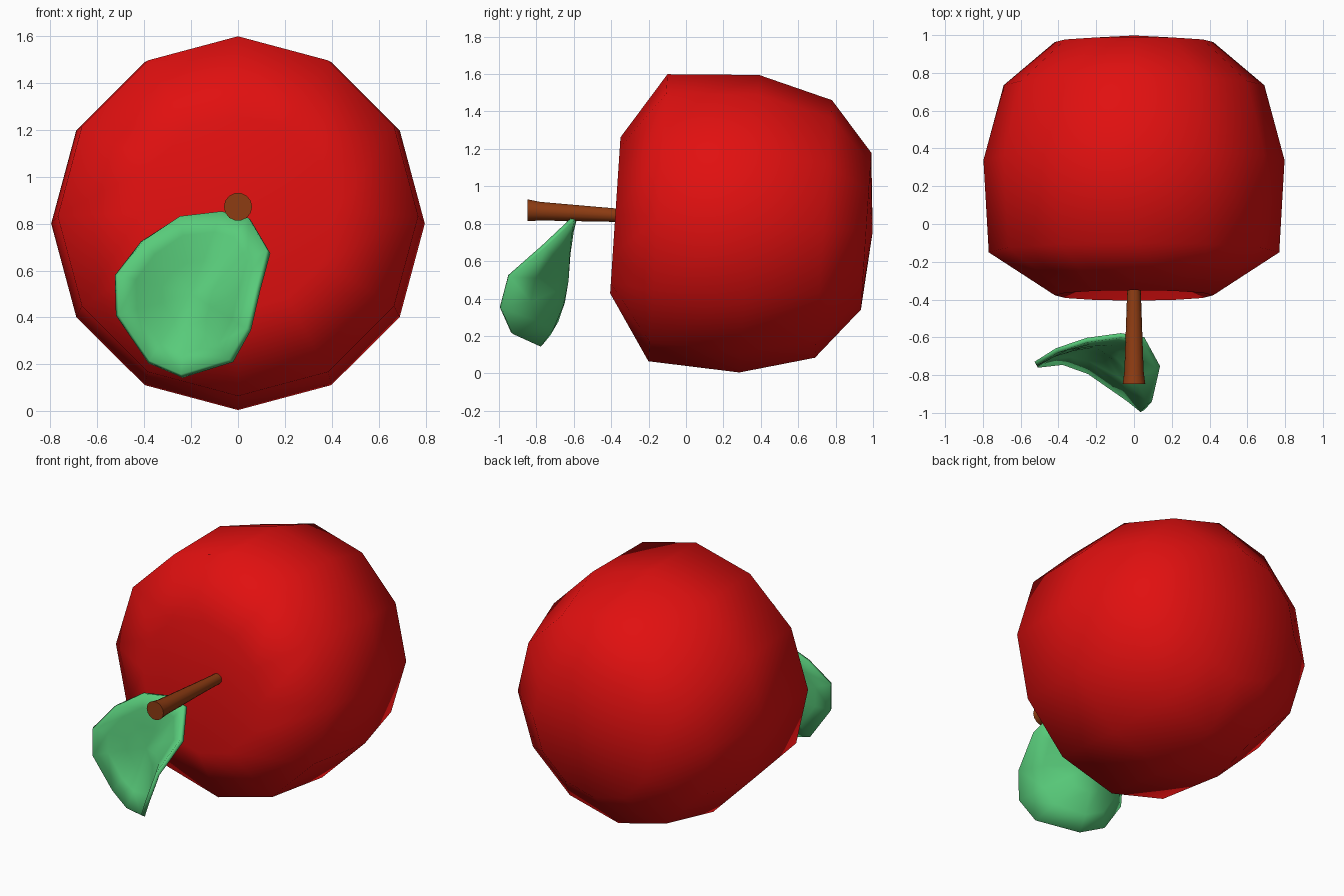
import bpy, bmesh, math
from mathutils import Vector

if "Cube" in bpy.data.objects:
    bpy.data.objects.remove(bpy.data.objects["Cube"])


def material(name, rgb):
    m = bpy.data.materials.new(name)
    m.diffuse_color = (*rgb, 1)
    m.use_nodes = True
    m.node_tree.nodes["Principled BSDF"].inputs["Base Color"].default_value = m.diffuse_color
    return m


RED = material("apple red", (0.75, 0.005, 0.005))
BROWN = material("stem brown", (0.27, 0.045, 0.006))
GREEN = material("leaf green", (0.098, 0.597, 0.195))


def finish(bm, name, mat, angle):
    bmesh.ops.recalc_face_normals(bm, faces=bm.faces)
    me = bpy.data.meshes.new(name)
    bm.to_mesh(me)
    bm.free()
    me.materials.append(mat)
    ob = bpy.data.objects.new(name, me)
    bpy.context.collection.objects.link(ob)
    bpy.ops.object.select_all(action='DESELECT')
    ob.select_set(True)
    bpy.context.view_layer.objects.active = ob
    bpy.ops.object.shade_smooth_by_angle(angle=math.radians(angle))
    return ob


def lathe(name, rings, sides, tilt, mat, angle):
    """Rings of (centre y, centre z, radius) around a tilted y axis; radius 0 is a pole."""
    bm = bmesh.new()
    up = Vector((0, math.sin(tilt), math.cos(tilt)))
    loops = []
    for y, z, r in rings:
        n = sides if r else 1
        loops.append([bm.verts.new(Vector((0, y, z)) + Vector((r, 0, 0)) * math.cos(a) + up * r * math.sin(a))
                      for a in (math.tau * i / sides for i in range(n))])
    for a, b in zip(loops, loops[1:]):
        for i in range(sides):
            j = (i + 1) % sides
            quad = [a[i % len(a)], a[j % len(a)], b[j % len(b)], b[i % len(b)]]
            bm.faces.new(list(dict.fromkeys(quad)))
    for end in (loops[0], loops[-1]):
        if len(end) > 1:
            bm.faces.new(end)
    return finish(bm, name, mat, angle)


# Apple body lying on its side, with a sunken front pole
lathe("apple_body",
      [(-0.20, 0.835, 0), (-0.378, 0.845, 0.418), (-0.15, 0.832, 0.769), (0.338, 0.80, 0.797),
       (0.735, 0.772, 0.69), (0.963, 0.76, 0.42), (0.998, 0.757, 0)],
      12, math.radians(3.8), RED, 180)

# Stem, flaring towards its free end
lathe("stem",
      [(-0.17, 0.834, 0.032), (-0.38, 0.846, 0.037), (-0.78, 0.867, 0.051), (-0.848, 0.872, 0.06)],
      14, 0, BROWN, 40)

# Leaf: cupped sheet, outline to centre
outline = [(0.05, -0.61, 0.82), (0.13, -0.76, 0.68), (0.085, -0.945, 0.52), (0.045, -0.99, 0.35),
           (-0.03, -0.93, 0.215), (-0.24, -0.785, 0.15), (-0.38, -0.735, 0.21), (-0.515, -0.75, 0.41),
           (-0.52, -0.74, 0.58), (-0.41, -0.67, 0.725), (-0.25, -0.615, 0.83), (-0.07, -0.59, 0.85)]
centre = Vector((-0.2, -0.64, 0.5))
bm = bmesh.new()
loops = []
for t, bend in ((1, 1), (0.75, 0.56), (0.4, 0.2)):
    loops.append([bm.verts.new((centre.x + (x - centre.x) * t,
                                centre.y + (y - centre.y) * bend,
                                centre.z + (z - centre.z) * t)) for x, y, z in outline])
mid = bm.verts.new(centre)
n = len(outline)
for i in range(n):
    j = (i + 1) % n
    for a, b in zip(loops, loops[1:]):
        bm.faces.new((a[i], a[j], b[j], b[i]))
    bm.faces.new((loops[-1][i], loops[-1][j], mid))
leaf = finish(bm, "leaf", GREEN, 60)
thick = leaf.modifiers.new("thickness", 'SOLIDIFY')
thick.thickness = 0.025
thick.offset = 0
